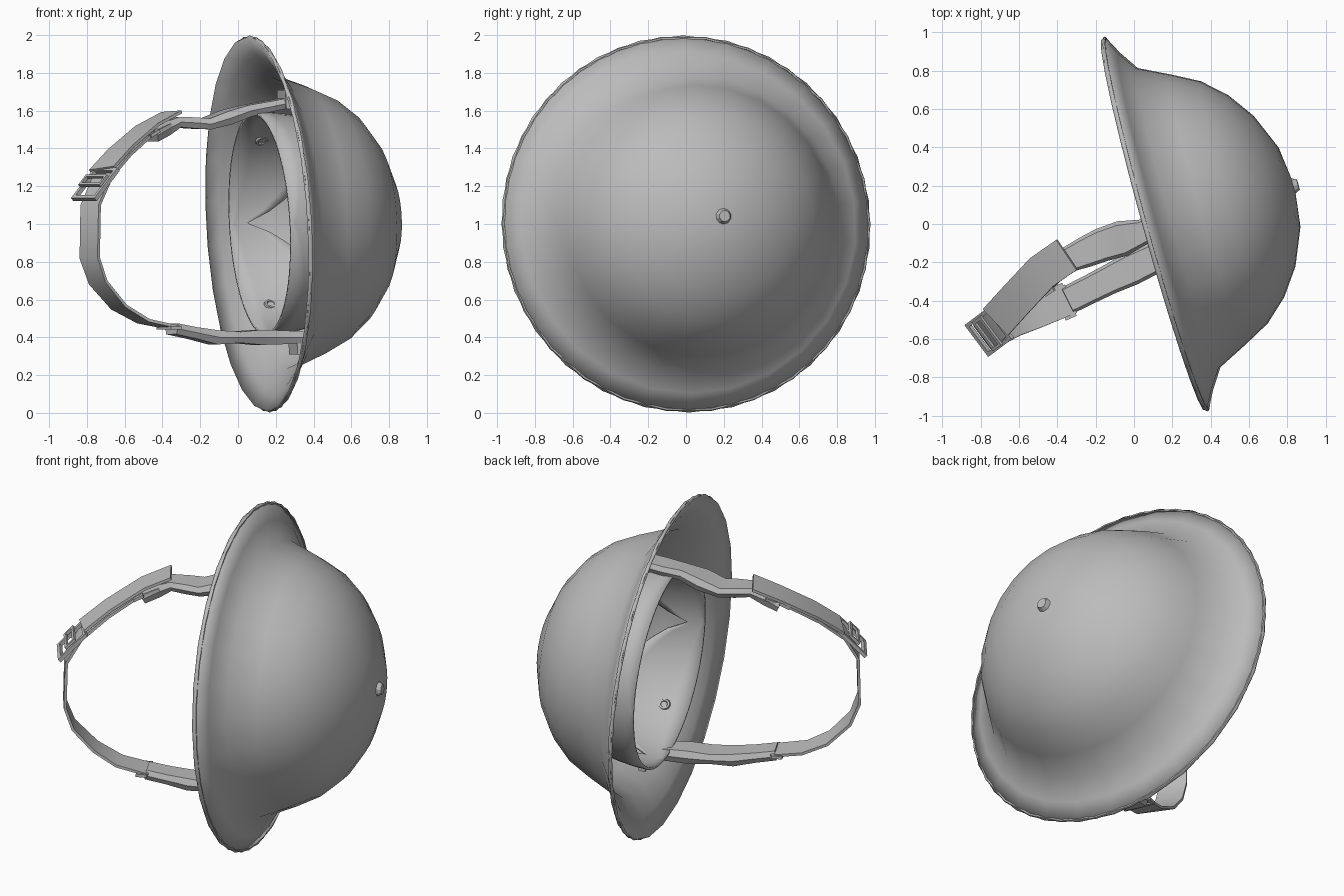
import bpy, bmesh, math, random
from mathutils import Vector, Matrix

random.seed(4)
cube = bpy.data.objects.get("Cube")
if cube:
    bpy.data.objects.remove(cube)

# One plain grey for the whole model
grey = bpy.data.materials.new("plain_grey")
grey.use_nodes = True
grey.diffuse_color = (0.5, 0.5, 0.5, 1)
grey.node_tree.nodes["Principled BSDF"].inputs["Base Color"].default_value = (0.5, 0.5, 0.5, 1)

# Helmet frame: local z runs out through the crown, local y points up
crown = Vector((0.964, 0.267, 0.055)).normalized()
side = Vector((-0.267, 0.964, 0)).normalized()
up = crown.cross(side)
FRAME = Matrix((side, up, crown)).transposed().to_4x4()
FRAME.translation = (0.115, 0, 1.0)


def add_object(name, bm, matrix=None, angle=40, thickness=0):
    bmesh.ops.recalc_face_normals(bm, faces=bm.faces)
    mesh = bpy.data.meshes.new(name)
    bm.to_mesh(mesh)
    bm.free()
    mesh.materials.append(grey)
    obj = bpy.data.objects.new(name, mesh)
    bpy.context.collection.objects.link(obj)
    if matrix:
        obj.matrix_world = matrix
    bpy.ops.object.select_all(action='DESELECT')
    obj.select_set(True)
    bpy.context.view_layer.objects.active = obj
    bpy.ops.object.shade_smooth_by_angle(angle=math.radians(angle))
    if thickness:
        mod = obj.modifiers.new("thickness", 'SOLIDIFY')
        mod.thickness = thickness
        mod.offset = -1
    return obj


def skin(bm, rings, closed=True):
    """Join successive rows of vertices with quads."""
    for a, b in zip(rings, rings[1:]):
        n = len(a)
        for i in range(n if closed else n - 1):
            j = (i + 1) % n
            bm.faces.new((a[i], a[j], b[j], b[i]))


# Bowl and brim: (height, side radius, vertical radius) from rim to crown
SEG = 26
profile = [(0, 1.015, 1.0), (0.05, 0.92, 0.9), (0.12, 0.815, 0.785),
           (0.28, 0.735, 0.72), (0.42, 0.66, 0.65), (0.54, 0.55, 0.55),
           (0.64, 0.41, 0.41), (0.72, 0.22, 0.22)]
bm = bmesh.new()
rings = []
for h, rx, ry in profile:
    rings.append([bm.verts.new((rx * math.cos(a), ry * math.sin(a), h))
                  for a in (2 * math.pi * (i + 0.5) / SEG for i in range(SEG))])
skin(bm, rings)
apex = bm.verts.new((0, 0, 0.75))
for i in range(SEG):
    bm.faces.new((rings[-1][i], rings[-1][(i + 1) % SEG], apex))
add_object("helmet_shell", bm, FRAME, 60, 0.018)


def add_torus(name, matrix, major, minor, n=16, m=6):
    bm = bmesh.new()
    rows = []
    for i in range(n + 1):
        a = 2 * math.pi * i / n
        rows.append([bm.verts.new(((major + minor * math.cos(b)) * math.cos(a),
                                   (major + minor * math.cos(b)) * math.sin(a),
                                   minor * math.sin(b)))
                     for b in (2 * math.pi * k / m for k in range(m))])
    skin(bm, rows)
    bmesh.ops.remove_doubles(bm, verts=bm.verts, dist=0.0001)
    return add_object(name, bm, matrix, 60)


# Rolled edge round the brim
add_torus("rim_bead", FRAME @ Matrix.Diagonal((1.01, 0.995, 1, 1)), 0.995, 0.009, SEG, 6)

# Crown rivet
bm = bmesh.new()
bmesh.ops.create_cone(bm, cap_ends=True, segments=10, radius1=0.042, radius2=0.03,
                      depth=0.025)
add_object("crown_rivet", bm, FRAME @ Matrix.Translation((0, 0, 0.758)), 30)

# Liner: a head band with four rounded tongues reaching into the bowl
bm = bmesh.new()
rows = []
N = 64
for k in range(6):
    row = []
    for i in range(N):
        a = 2 * math.pi * i / N
        h = (0.1 + 0.36 * abs(math.sin(2 * a)) ** 0.7) * k / 5
        r = 0.61 - 0.55 * h * h
        row.append(bm.verts.new((r * math.cos(a), 0.97 * r * math.sin(a), h)))
    rows.append(row)
skin(bm, rows)
add_object("liner_band", bm, FRAME, 40, 0.015)

# Eyelets on the tongues
for i, deg in enumerate((49, 131, 229, 311)):
    a = math.radians(deg)
    spot = Matrix.Rotation(a, 4, 'Z') @ Matrix.Translation((0.575, 0, 0.14)) \
        @ Matrix.Rotation(math.pi / 2, 4, 'Y')
    add_torus("liner_eyelet_%d" % (i + 1), FRAME @ spot, 0.026, 0.01, 12)


def add_strap(name, path, width, thick, wrinkle=0):
    """Flat band along a path; its width turns as it leaves the helmet."""
    pts = [Vector(p) for p in path]
    if wrinkle:  # add halfway points so the sleeve can crease
        pts = [q for a, b in zip(pts, pts[1:]) for q in (a, (a + b) / 2)] + [pts[-1]]
    bm = bmesh.new()
    rows = []
    for i, p in enumerate(pts):
        t = (pts[min(i + 1, len(pts) - 1)] - pts[max(i - 1, 0)]).normalized()
        f = min(1, max(0, 0.2 - p.x))
        w = Vector((0.3 + 0.3 * f, -0.95 + 0.15 * f, 0))
        w = (w - t * w.dot(t)).normalized()
        n = t.cross(w)
        hw = width / 2 * (1 + random.uniform(-wrinkle, wrinkle))
        ht = thick / 2 * (1 + random.uniform(-wrinkle, wrinkle))
        corners = [(-1, 0), (-0.8, 1), (0.8, 1), (1, 0), (0.8, -1), (-0.8, -1)] if wrinkle \
            else [(-1, 1), (1, 1), (1, -1), (-1, -1)]
        rows.append([bm.verts.new(p + w * hw * u + n * ht * v) for u, v in corners])
    skin(bm, rows)
    bm.faces.new(rows[0])
    bm.faces.new(rows[-1])
    return add_object(name, bm, None, 35)


# Chin strap: padded sleeves at the helmet, thin webbing round the chin
add_strap("upper_sleeve", [(0.25, 0.04, 1.64), (0.05, -0.04, 1.60), (-0.17, -0.11, 1.53),
                           (-0.33, -0.18, 1.54), (-0.47, -0.26, 1.47)], 0.16, 0.065, 0.2)
add_strap("lower_sleeve", [(0.32, -0.08, 0.40), (0.10, -0.18, 0.40), (-0.13, -0.29, 0.40),
                           (-0.35, -0.40, 0.445)], 0.15, 0.07, 0.2)
add_strap("webbing", [(-0.40, -0.21, 1.52), (-0.50, -0.29, 1.47), (-0.62, -0.42, 1.36),
                      (-0.72, -0.53, 1.24), (-0.78, -0.585, 1.10), (-0.785, -0.59, 0.82),
                      (-0.74, -0.57, 0.69), (-0.63, -0.51, 0.56), (-0.50, -0.46, 0.485),
                      (-0.33, -0.39, 0.45)], 0.16, 0.016)
add_strap("loose_end", [(-0.35, -0.16, 1.59), (-0.48, -0.25, 1.52), (-0.62, -0.40, 1.40),
                        (-0.72, -0.51, 1.29)], 0.19, 0.016)


def add_frame(name, centre, along, across, length, width, bar):
    """Rectangular wire loop made of four bars."""
    x = Vector(across).normalized()
    y = Vector(along)
    y = (y - x * y.dot(x)).normalized()
    matrix = Matrix((x, y, x.cross(y))).transposed().to_4x4()
    matrix.translation = centre
    bm = bmesh.new()
    for s in (-1, 1):
        for pos, size in (((s * width / 2, 0, 0), (bar, length + bar, bar)),
                          ((0, s * length / 2, 0), (width, bar, bar))):
            bmesh.ops.create_cube(bm, size=1, matrix=Matrix.Translation(pos)
                                  @ Matrix.Diagonal((*size, 1)))
    return add_object(name, bm, matrix, 30)


# Buckle and slides
add_frame("buckle", (-0.755, -0.56, 1.21), (0.14, 0.13, 0.2), (0.6, -0.8, 0), 0.2, 0.185, 0.022)
add_frame("buckle_bar", (-0.765, -0.57, 1.23), (0.14, 0.13, 0.2), (0.6, -0.8, 0), 0.06, 0.17, 0.016)
add_frame("lower_slide", (-0.365, -0.405, 0.45), (0.9, 0.4, 0), (0.4, -0.9, 0), 0.045, 0.17, 0.018)
add_frame("upper_slide", (-0.49, -0.28, 1.48), (0.6, 0.5, 0.4), (0.55, -0.83, 0), 0.045, 0.18, 0.018)

# Hooks holding the strap ends to the shell
for name, spot in (("upper_hook", (0.25, 0.04, 1.66)), ("lower_hook", (0.31, -0.06, 0.36))):
    bm = bmesh.new()
    bmesh.ops.create_cube(bm, size=1, matrix=Matrix.Translation(spot) @ FRAME.to_3x3().to_4x4()
                          @ Matrix.Diagonal((0.17, 0.1, 0.04, 1)))
    add_object(name, bm, None, 30)
